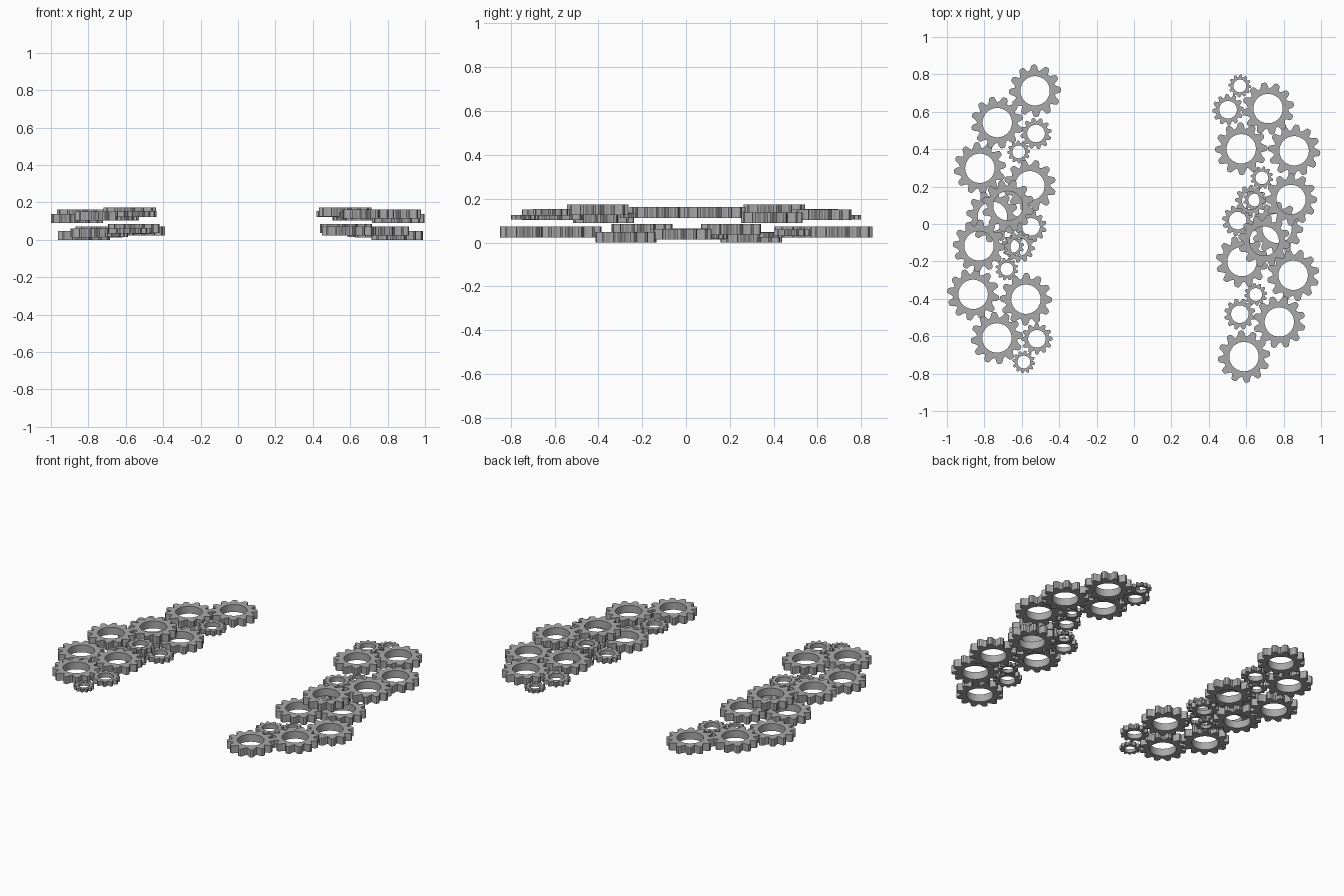
import bpy, bmesh, math

if "Cube" in bpy.data.objects:
    bpy.data.objects.remove(bpy.data.objects["Cube"])

TEETH = 12
BORE = 0.56          # bore radius relative to the tip radius
# one tooth: (fraction of the pitch, radius relative to the tip)
TOOTH = [(0.00, 0.80), (0.10, 0.77), (0.20, 0.80), (0.27, 0.89),
         (0.35, 0.965), (0.45, 1.0), (0.65, 1.0), (0.75, 0.965),
         (0.83, 0.89), (0.91, 0.83)]

grey = bpy.data.materials.new("dark_grey")
grey.diffuse_color = (0.4, 0.4, 0.4, 1)
grey.use_nodes = True
grey.node_tree.nodes["Principled BSDF"].inputs["Base Color"].default_value = grey.diffuse_color


def gear_mesh(name, radius, height):
    """Toothed ring with a round bore, base on z = 0."""
    bm = bmesh.new()
    n = TEETH * len(TOOTH)
    rings = []
    for inner, z in ((0, 0), (0, height), (1, height), (1, 0)):
        ring = []
        for t in range(TEETH):
            for f, r in TOOTH:
                a = 2 * math.pi * (t + f) / TEETH
                rr = radius * (BORE if inner else r)
                ring.append(bm.verts.new((rr * math.cos(a), rr * math.sin(a), z)))
        rings.append(ring)
    for k in range(4):
        p, q = rings[k], rings[(k + 1) % 4]
        for i in range(n):
            j = (i + 1) % n
            bm.faces.new((p[i], p[j], q[j], q[i]))
    bmesh.ops.recalc_face_normals(bm, faces=bm.faces)
    me = bpy.data.meshes.new(name)
    bm.to_mesh(me)
    bm.free()
    me.materials.append(grey)
    return me


meshes = {
    "large": gear_mesh("large_gear", 0.14, 0.048),
    "medium": gear_mesh("medium_gear", 0.084, 0.030),
    "small": gear_mesh("small_gear", 0.061, 0.021),
}

# one gear train, relative to its end gear: size, x, y, z, spin in degrees
TRAIN = [
    ("large", 0.000, 0.000, 0.024, 0),
    ("large", -0.155, -0.214, 0.024, 10),
    ("large", -0.186, -0.473, 0.000, 5),
    ("large", 0.096, -0.499, 0.036, 12),
    ("large", -0.059, -0.706, 0.013, 20),
    ("medium", 0.060, -0.220, 0.030, 8),
    ("small", -0.006, -0.338, 0.024, 0),
    ("medium", 0.155, -0.711, 0.034, 14),
    ("small", 0.085, -0.835, 0.015, 6),
]

# four copies of the train: name, end gear x, y, z, rotation in degrees
COPIES = [
    ("left_upper", -0.674, 0.097, 0.089, 0),
    ("left_lower", -0.529, 0.712, 0.0, -14.0),
    ("right_lower", 0.588, -0.709, 0.0, 170.3),
    ("right_upper", 0.696, -0.091, 0.089, 183.1),
]

for label, ox, oy, oz, rot in COPIES:
    a = math.radians(rot)
    c, s = math.cos(a), math.sin(a)
    for i, (size, x, y, z, spin) in enumerate(TRAIN):
        ob = bpy.data.objects.new(f"{label}_{size}_gear_{i + 1}", meshes[size])
        ob.location = (ox + c * x - s * y, oy + s * x + c * y, oz + z)
        ob.rotation_euler.z = a + math.radians(spin)
        bpy.context.collection.objects.link(ob)
